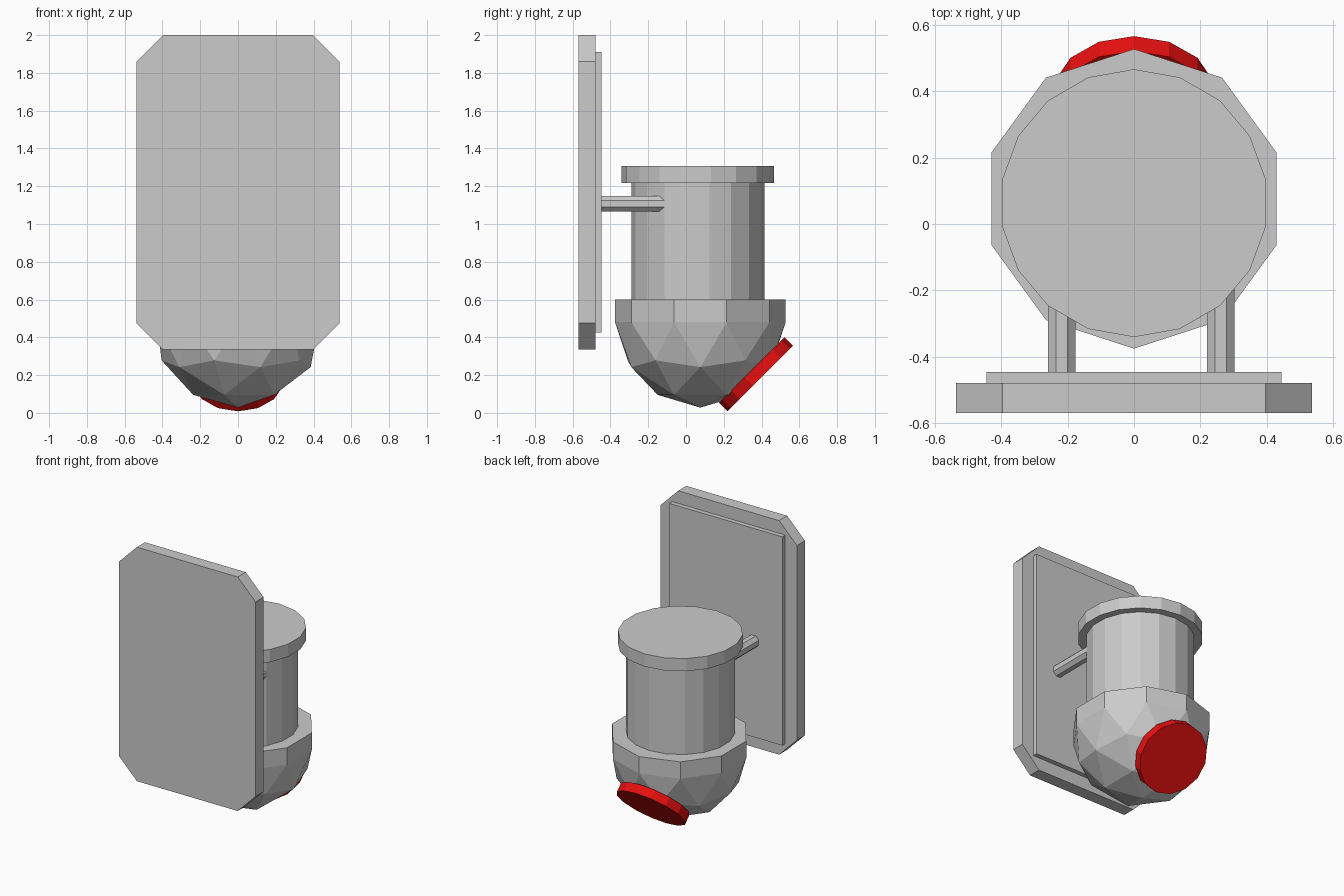
import bpy, bmesh
from math import radians
from mathutils import Matrix

if "Cube" in bpy.data.objects:
    bpy.data.objects.remove(bpy.data.objects["Cube"])


def finish(name, bm, color=None):
    bmesh.ops.recalc_face_normals(bm, faces=bm.faces)
    mesh = bpy.data.meshes.new(name)
    bm.to_mesh(mesh)
    bm.free()
    obj = bpy.data.objects.new(name, mesh)
    bpy.context.collection.objects.link(obj)
    if color:
        mat = bpy.data.materials.new(name + "_paint")
        mat.diffuse_color = color
        mat.use_nodes = True
        mat.node_tree.nodes["Principled BSDF"].inputs["Base Color"].default_value = mat.diffuse_color
        mesh.materials.append(mat)
    return obj


def cylinder(name, sides, radius, depth, center, rot=Matrix(), color=None):
    bm = bmesh.new()
    bmesh.ops.create_cone(bm, cap_ends=True, segments=sides, radius1=radius,
                          radius2=radius, depth=depth,
                          matrix=Matrix.Translation(center) @ rot)
    return finish(name, bm, color)


def slab(name, profile, y0, y1):
    bm = bmesh.new()
    face = bm.faces.new([bm.verts.new((x, y0, z)) for x, z in profile])
    ext = bmesh.ops.extrude_face_region(bm, geom=[face])
    verts = [v for v in ext["geom"] if isinstance(v, bmesh.types.BMVert)]
    bmesh.ops.translate(bm, verts=verts, vec=(0, y1 - y0, 0))
    # keep the starting face so the slab is closed
    if not face.is_valid:
        bmesh.ops.holes_fill(bm, edges=bm.edges)
    return finish(name, bm)


# Wall plate with clipped corners, and its thin raised back panel
w, lo, hi, c = 0.537, 0.335, 2.0, 0.14
slab("wall_plate", [(-w + c, lo), (w - c, lo), (w, lo + c), (w, hi - c),
                    (w - c, hi), (-w + c, hi), (-w, hi - c), (-w, lo + c)],
     -0.57, -0.48)
slab("back_panel", [(-0.445, 0.425), (0.445, 0.425), (0.445, 1.91), (-0.445, 1.91)],
     -0.48, -0.447)

# Two octagonal arms joining plate and body
arm_rot = Matrix.Rotation(radians(90), 4, 'X') @ Matrix.Rotation(radians(22.5), 4, 'Z')
for side, x in (("left", -0.218), ("right", 0.262)):
    cylinder(side + "_arm", 8, 0.045, 0.46, (x, -0.23, 1.107), arm_rot)

# Body tube and top cap
cylinder("body_tube", 18, 0.352, 0.66, (0, 0.063, 0.91))
cylinder("top_cap", 18, 0.404, 0.09, (0, 0.063, 1.262))

# Faceted bowl: lower half of an icosphere with a straight rim
bm = bmesh.new()
bmesh.ops.create_icosphere(bm, subdivisions=2, radius=0.452)
bmesh.ops.delete(bm, geom=[v for v in bm.verts if v.co.z > 0.01], context='VERTS')
rim = [e for e in bm.edges if e.is_boundary]
ext = bmesh.ops.extrude_edge_only(bm, edges=rim)["geom"]
bmesh.ops.translate(bm, vec=(0, 0, 0.12),
                    verts=[v for v in ext if isinstance(v, bmesh.types.BMVert)])
bmesh.ops.holes_fill(bm, edges=[e for e in bm.edges if e.is_boundary])
bmesh.ops.translate(bm, vec=(0, 0.076, 0.48), verts=bm.verts)
finish("faceted_bowl", bm)

# Tilted red disc on the lower back of the bowl
cylinder("red_disc", 14, 0.245, 0.064, (0, 0.371, 0.204),
         Matrix.Rotation(radians(45), 4, 'X'), (0.8, 0.005, 0.005, 1))
